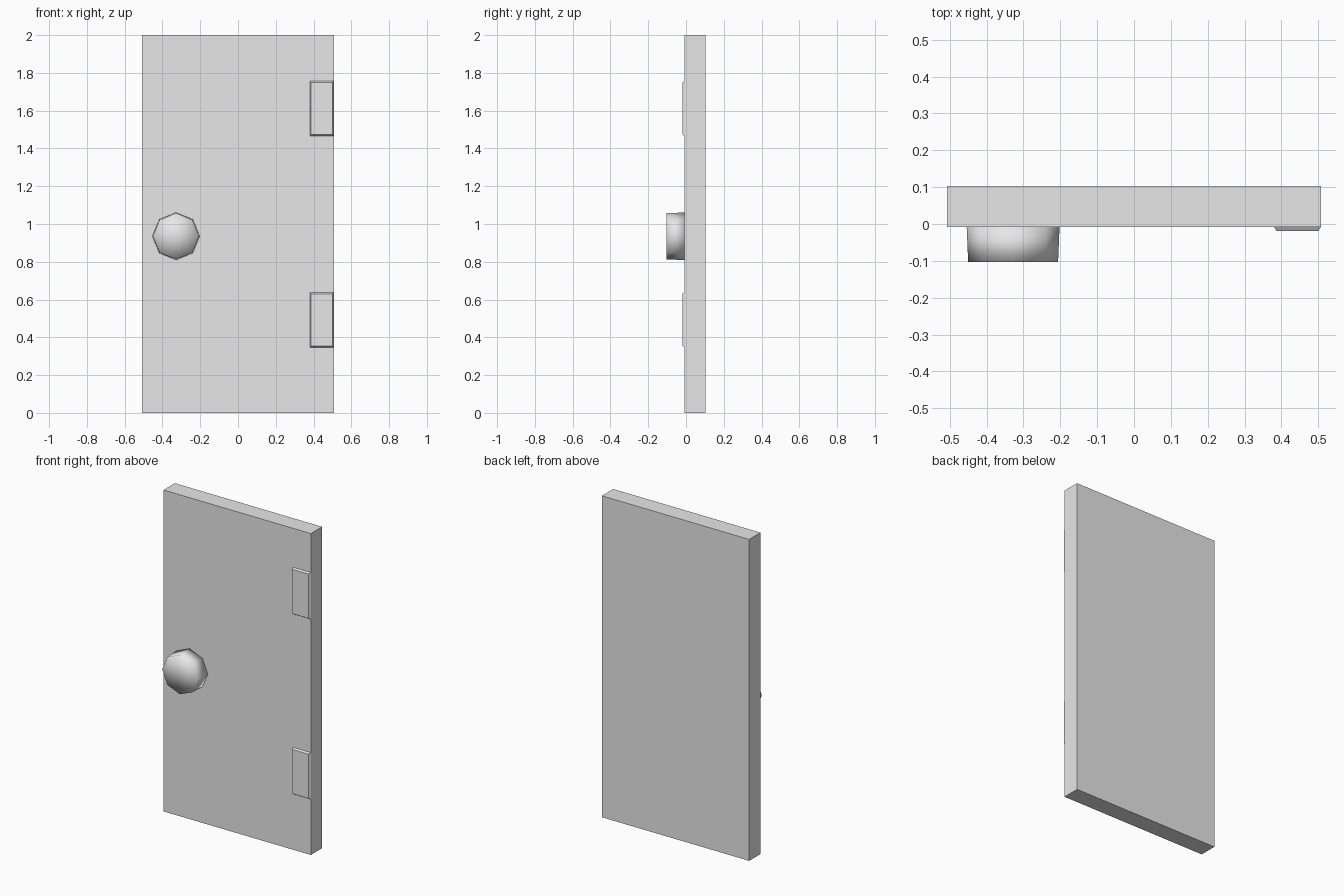
import bpy
import bmesh
from mathutils import Matrix, Vector

cube = bpy.data.objects.get("Cube")
if cube:
    bpy.data.objects.remove(cube, do_unlink=True)

grey = bpy.data.materials.new("plain_grey")
grey.use_nodes = True
grey.diffuse_color = (0.8, 0.8, 0.8, 1)
grey.node_tree.nodes["Principled BSDF"].inputs["Base Color"].default_value = (0.8, 0.8, 0.8, 1)


def finish(name, bm, smooth=False):
    bmesh.ops.recalc_face_normals(bm, faces=bm.faces)
    for face in bm.faces:
        face.smooth = smooth
    mesh = bpy.data.meshes.new(name)
    bm.to_mesh(mesh)
    bm.free()
    mesh.materials.append(grey)
    obj = bpy.data.objects.new(name, mesh)
    bpy.context.collection.objects.link(obj)
    return obj


def block(name, low, high, inset=0.0):
    """Box between two corners, its front face drawn in by the inset."""
    low, high = Vector(low), Vector(high)
    centre, size = (low + high) / 2, high - low
    bm = bmesh.new()
    bmesh.ops.create_cube(bm, size=1)
    for v in bm.verts:
        front = v.co.y < 0
        v.co = centre + v.co * size
        if front:
            v.co.x -= inset if v.co.x > centre.x else -inset
            v.co.z -= inset if v.co.z > centre.z else -inset
    return finish(name, bm)


HALF_WIDTH = 0.507
BACK, FRONT = 0.103, -0.008

# Door slab
block("door_panel", (-HALF_WIDTH, FRONT, 0), (HALF_WIDTH, BACK, 2))

# Hinge plates with chamfered edges
for name, z in (("lower_hinge", 0.347), ("upper_hinge", 1.467)):
    block(name, (0.38, -0.019, z), (HALF_WIDTH, FRONT, z + 0.29), inset=0.007)

# Eight-sided knob, slightly tapered and softly shaded
bm = bmesh.new()
bmesh.ops.create_cone(bm, cap_ends=True, segments=8, radius1=0.126, radius2=0.122, depth=0.095)
bmesh.ops.transform(
    bm, verts=bm.verts,
    matrix=Matrix.Translation((-0.328, -0.0555, 0.935)) @ Matrix.Rotation(1.5708, 4, "X"))
# Centre point on the front cap
cap = min(bm.faces, key=lambda f: f.calc_center_median().y)
bmesh.ops.poke(bm, faces=[cap])
finish("door_knob", bm, smooth=True)
